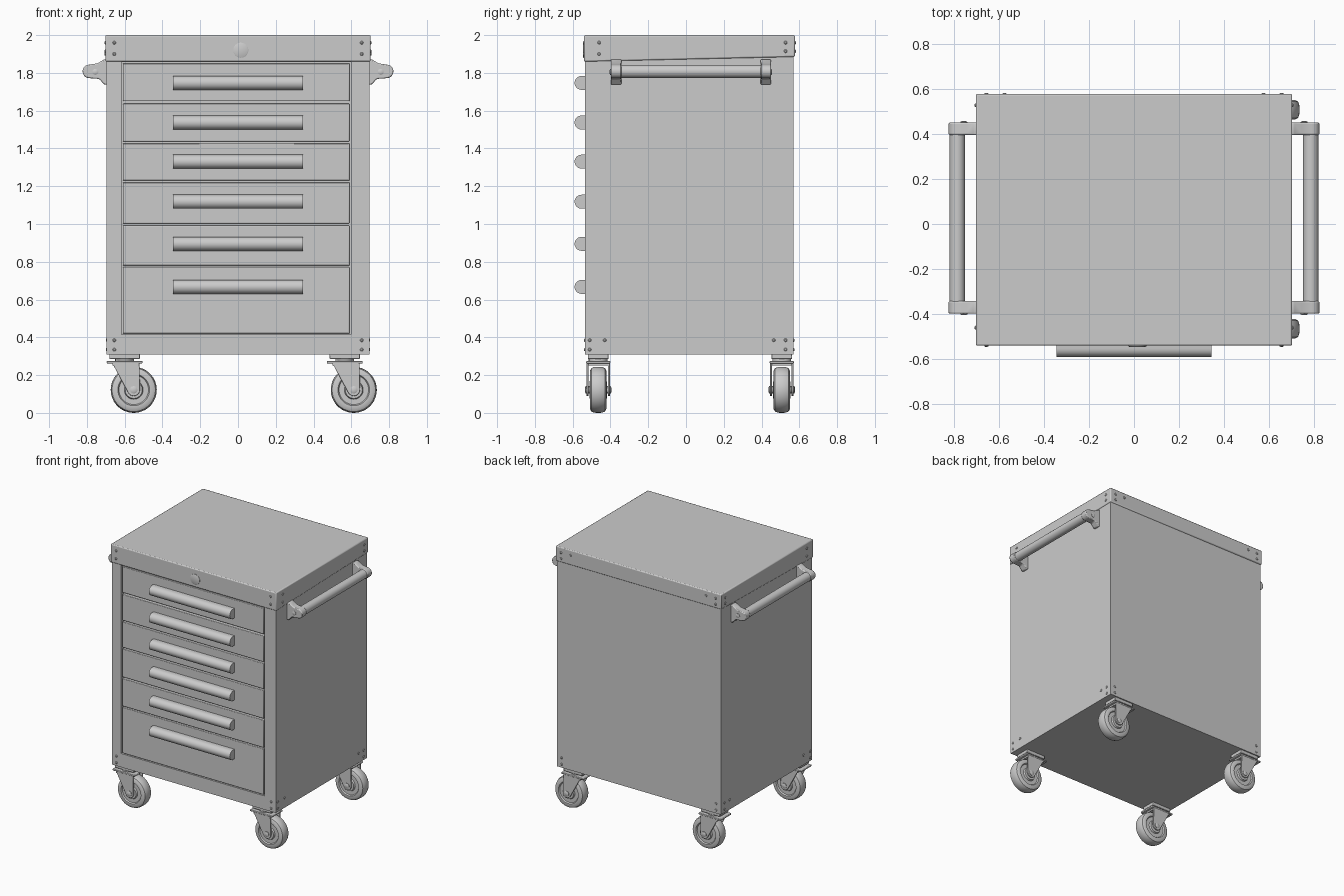
import bpy, bmesh, math
from mathutils import Vector, Matrix

if "Cube" in bpy.data.objects:
    bpy.data.objects.remove(bpy.data.objects["Cube"])

grey = bpy.data.materials.new("light grey steel")
grey.diffuse_color = (0.6, 0.6, 0.6, 1)
grey.use_nodes = True
grey.node_tree.nodes["Principled BSDF"].inputs["Base Color"].default_value = grey.diffuse_color


def finish(name, bm, bevel=0, smooth=True):
    bmesh.ops.recalc_face_normals(bm, faces=bm.faces[:])
    me = bpy.data.meshes.new(name)
    bm.to_mesh(me)
    bm.free()
    ob = bpy.data.objects.new(name, me)
    bpy.context.collection.objects.link(ob)
    me.materials.append(grey)
    if bevel:
        m = ob.modifiers.new("edge", 'BEVEL')
        m.width, m.segments, m.limit_method = bevel, 2, 'ANGLE'
    bpy.ops.object.select_all(action='DESELECT')
    ob.select_set(True)
    bpy.context.view_layer.objects.active = ob
    if smooth:
        bpy.ops.object.shade_smooth_by_angle(angle=math.radians(35))
    return ob


def box_bm(lo, hi):
    lo, hi = Vector(lo), Vector(hi)
    bm = bmesh.new()
    bmesh.ops.create_cube(bm, size=1)
    for v in bm.verts:
        v.co = Vector((lo[i] if v.co[i] < 0 else hi[i]) for i in range(3))
    return bm


def box(name, lo, hi, bevel=0):
    return finish(name, box_bm(lo, hi), bevel)


def prism(name, pts, axis, lo, hi, bevel=0):
    """Extrude a 2D outline along x (outline in y,z) or y (outline in x,z)."""
    bm = bmesh.new()
    place = (lambda p: (lo, p[0], p[1])) if axis == 'x' else (lambda p: (p[0], lo, p[1]))
    f = bm.faces.new([bm.verts.new(place(p)) for p in pts])
    r = bmesh.ops.extrude_face_region(bm, geom=[f])
    step = Vector((hi - lo, 0, 0)) if axis == 'x' else Vector((0, hi - lo, 0))
    bmesh.ops.translate(bm, vec=step, verts=[v for v in r['geom'] if isinstance(v, bmesh.types.BMVert)])
    return finish(name, bm, bevel)


def arc(cx, cz, r, a0, a1, n):
    return [(cx + r * math.cos(math.radians(a0 + (a1 - a0) * i / n)),
             cz + r * math.sin(math.radians(a0 + (a1 - a0) * i / n))) for i in range(n + 1)]


def lathe(name, profile, loc, axis, n=32):
    """Spin (radius, offset) points around an axis direction through loc."""
    bm = bmesh.new()
    rings = [[bm.verts.new((r * math.cos(2 * math.pi * k / n), r * math.sin(2 * math.pi * k / n), h))
              for k in range(n)] for r, h in profile]
    for a, b in zip(rings, rings[1:]):
        for k in range(n):
            bm.faces.new((a[k], a[(k + 1) % n], b[(k + 1) % n], b[k]))
    bm.faces.new(rings[0])
    bm.faces.new(rings[-1])
    rot = Vector((0, 0, 1)).rotation_difference(Vector(axis)).to_matrix().to_4x4()
    bm.transform(Matrix.Translation(loc) @ rot)
    return finish(name, bm)


# Cabinet body with a recessed drawer opening in the front
bm = box_bm((-0.695, -0.535, 0.31), (0.695, 0.57, 1.9))
bm.normal_update()
front = min(bm.faces, key=lambda f: f.calc_center_median().y)
bmesh.ops.inset_region(bm, faces=[front], thickness=0.05)
for v in front.verts:
    v.co.x = 0.598 if v.co.x > 0 else -0.618
    v.co.z = 1.858 if v.co.z > 1 else 0.415
r = bmesh.ops.extrude_face_region(bm, geom=[front])
bmesh.ops.translate(bm, vec=(0, 0.03, 0), verts=[v for v in r['geom'] if isinstance(v, bmesh.types.BMVert)])
bmesh.ops.delete(bm, geom=[f for f in bm.faces if f is front], context='FACES_ONLY')
finish("cabinet_body", bm)

# Lid whose lower edge rises slightly to the back
prism("lid", [(-0.54, 1.86), (0.577, 1.885), (0.577, 2.0), (-0.54, 2.0)], 'x', -0.702, 0.702, 0.007)

# Lock on the lid
lathe("lock", [(0.04, -0.01), (0.04, 0.003), (0.036, 0.005)], (0.015, -0.54, 1.92), (0, -1, 0))

# Drawers: bottom, top and pull centre heights
drawers = [(1.65, 1.85, 1.747), (1.437, 1.637, 1.537), (1.23, 1.427, 1.33),
           (1.003, 1.22, 1.118), (0.78, 0.992, 0.895), (0.42, 0.772, 0.667)]
for i, (z0, z1, zc) in enumerate(drawers, 1):
    box(f"drawer_{i}", (-0.61, -0.533, z0), (0.59, -0.49, z1), 0.004)
    pull = [(-0.53, zc - 0.037)] + arc(-0.553, zc, 0.037, 270, 90, 12) + [(-0.53, zc + 0.037)]
    prism(f"drawer_pull_{i}", pull, 'x', -0.343, 0.343)

# Side handles: two teardrop brackets with bolts, and a bar
for s, side in ((-1, "left"), (1, "right")):
    outline = [(0.69, 1.738), (0.708, 1.738), (0.735, 1.768)] + arc(0.787, 1.808, 0.036, 270, 450, 10) \
        + [(0.745, 1.85), (0.708, 1.872), (0.69, 1.872)]
    for y0, y1, end in ((-0.398, -0.342, "front"), (0.395, 0.45, "back")):
        prism(f"{side}_handle_{end}_bracket", [(s * x, z) for x, z in outline], 'y', y0, y1, 0.006)
        out = -1 if end == "front" else 1
        lathe(f"{side}_handle_{end}_bolt", [(0.016, -0.01), (0.016, 0.003), (0.01, 0.006)],
              (s * 0.755, y0 if out < 0 else y1, 1.805), (0, out, 0), 12)
    lathe(f"{side}_handle_bar", [(0.034, -0.37), (0.034, 0.42)], (s * 0.784, 0, 1.808), (0, 1, 0), 20)


def rivet(name, loc, axis):
    lathe(name, [(0.009, -0.008), (0.009, 0.002), (0.005, 0.005)], loc, axis, 10)


# Corner rivets on the lid and along the bottom, all four sides
for s in (-1, 1):
    for z in (1.96, 1.90, 0.385, 0.335):
        top = z > 1
        rivet("front_rivet", (s * 0.655, -0.54 if top else -0.535, z), (0, -1, 0))
        rivet("back_rivet", (s * 0.655, 0.577 if top else 0.57, max(z, 1.915) if top else z), (0, 1, 0))
        x = s * (0.702 if top else 0.695)
        rivet("side_front_rivet", (x, -0.46 if top else -0.51, z), (s, 0, 0))
        rivet("side_back_rivet", (x, 0.527, max(z, 1.915) if top else z), (s, 0, 0))
    rivet("side_lower_rivet", (s * 0.695, -0.43, 0.385), (s, 0, 0))
    rivet("side_lower_rivet", (s * 0.695, 0.465, 0.385), (s, 0, 0))
    rivet("back_lid_rivet", (s * 0.575, 0.577, 1.96), (0, 1, 0))

# Casters: plate, swivel, fork, wheel and axle, all trailing towards +x
half = [(0.03, 0.046), (0.045, 0.046), (0.05, 0.034), (0.078, 0.034), (0.084, 0.043),
        (0.102, 0.043), (0.115, 0.036), (0.121, 0.02)]
wheel = [(r, -h) for r, h in half] + [(0.122, 0)] + [(r, h) for r, h in reversed(half)]
for cx, side in ((-0.6, "left"), (0.565, "right")):
    for cy, end in ((-0.465, "front"), (0.507, "back")):
        n = f"{end}_{side}_caster"
        ax = cx + 0.048
        box(n + "_plate", (cx - 0.08, cy - 0.055, 0.285), (cx + 0.08, cy + 0.055, 0.312), 0.004)
        lathe(n + "_swivel", [(0.05, 0.25), (0.05, 0.295)], (cx, cy, 0), (0, 0, 1), 24)
        box(n + "_flange", (cx - 0.095, cy - 0.064, 0.262), (cx + 0.095, cy + 0.064, 0.275), 0.004)
        box(n + "_fork_crown", (cx - 0.065, cy - 0.062, 0.25), (cx + 0.075, cy + 0.062, 0.264))
        leg = [(cx - 0.065, 0.262)] + arc(ax, 0.122, 0.033, 205, 360, 8) + [(cx + 0.078, 0.262)]
        for s in (-1, 1):
            prism(n + "_fork_leg", leg, 'y', cy + s * 0.052, cy + s * 0.062, 0.002)
        lathe(n + "_wheel", wheel, (ax, cy, 0.122), (0, 1, 0), 36)
        lathe(n + "_axle", [(0.012, -0.07), (0.02, -0.066), (0.02, 0.066), (0.012, 0.07)],
              (ax, cy, 0.122), (0, 1, 0), 12)
